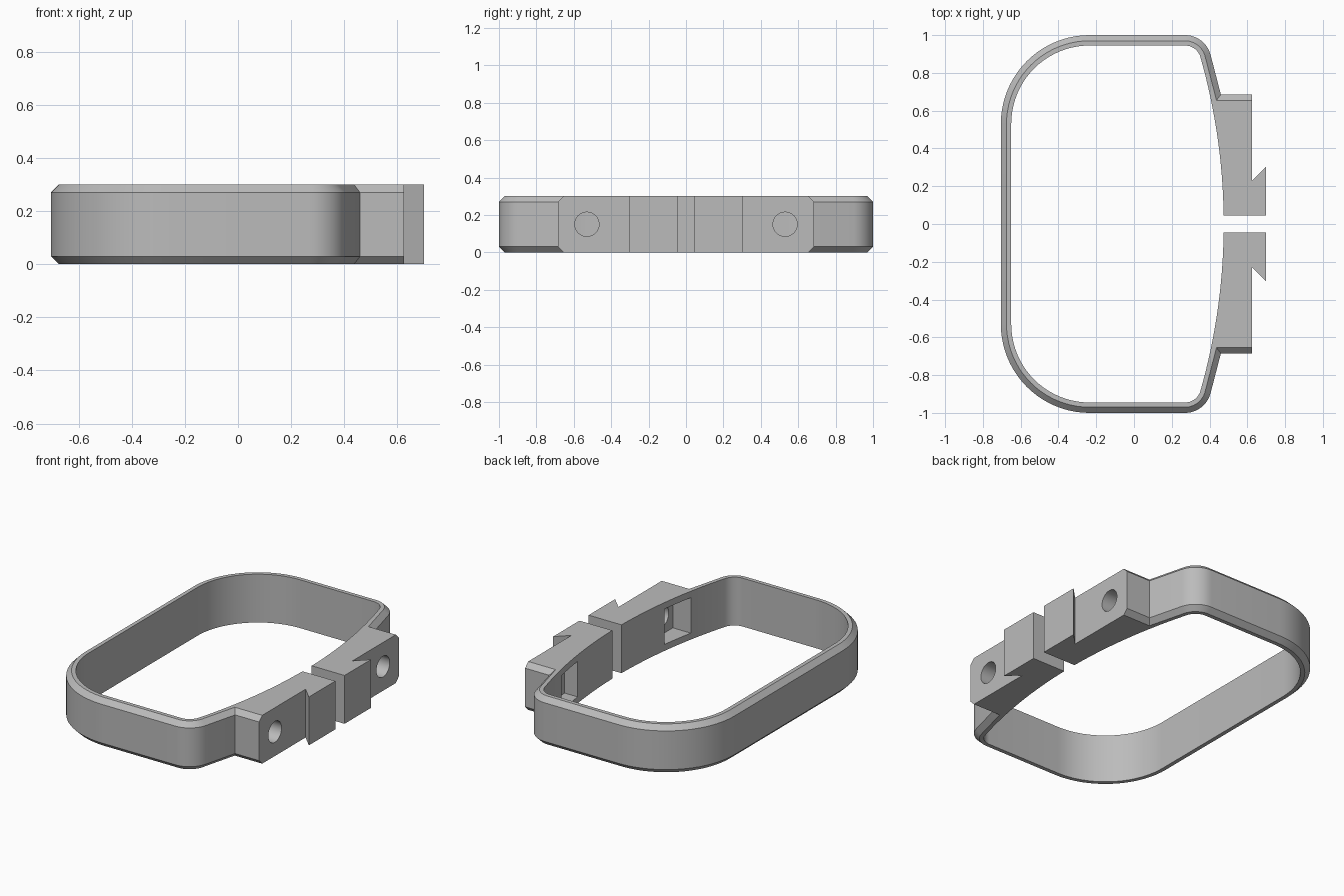
import bpy, bmesh, math
from mathutils import Vector, Matrix

if "Cube" in bpy.data.objects:
    bpy.data.objects.remove(bpy.data.objects["Cube"])

H, C = 0.30, 0.03          # band height, chamfer size


def arc(cx, cy, r, a0, a1, n):
    return [(cx + r * math.cos(math.radians(a0 + (a1 - a0) * i / n)),
             cy + r * math.sin(math.radians(a0 + (a1 - a0) * i / n))) for i in range(n + 1)]


def add_object(name, bm):
    bmesh.ops.recalc_face_normals(bm, faces=bm.faces[:])
    mesh = bpy.data.meshes.new(name)
    bm.to_mesh(mesh)
    bm.free()
    ob = bpy.data.objects.new(name, mesh)
    bpy.context.collection.objects.link(ob)
    mod = ob.modifiers.new("mirror_y", 'MIRROR')
    mod.use_axis = (False, True, False)
    mod.merge_threshold = 0.0005
    return ob


# Half outline: outer band, clamp block with hook, then back along the inside
outer = [(-0.705, 0)] + arc(-0.235, 0.53, 0.47, 180, 90, 20)
outer += arc(0.27, 0.86, 0.14, 90, 14.6, 12) + [(0.46, 0.685), (0.625, 0.685)]
block = [(0.625, 0.23), (0.70, 0.305), (0.70, 0.045)]
inner = arc(-2.75, 0, 3.225, 0.8, 15.9, 16) + arc(0.27, 0.86, 0.085, 15.9, 90, 12)[1:]
inner += arc(-0.235, 0.53, 0.415, 90, 180, 20) + [(-0.65, 0)]
pts = [Vector(p) for p in outer + block + inner]
n = len(pts)
# Only edges of the outer band and the block end are chamfered
offs = [C if i < len(outer) - 1 else 0.0 for i in range(n)]


def inward(i):
    d = (pts[(i + 1) % n] - pts[i]).normalized()
    return Vector((d.y, -d.x))


inset = []
for i, p in enumerate(pts):
    n1, n2, o1, o2 = inward(i - 1), inward(i), offs[i - 1], offs[i]
    det = n1.x * n2.y - n1.y * n2.x
    if abs(det) < 1e-5:
        d = n2 * o2
    else:
        d = Vector((o1 * n2.y - o2 * n1.y, n1.x * o2 - n2.x * o1)) / det
    inset.append(p + d)

# Band solid: four stacked loops joined by walls
bm = bmesh.new()
loops = [[bm.verts.new((p.x, p.y, z)) for p in src]
         for src, z in ((inset, 0), (pts, C), (pts, H - C), (inset, H))]
for a, b in zip(loops, loops[1:]):
    for i in range(n - 1):          # the closing edge lies on the mirror plane
        j = i + 1
        bm.faces.new((a[i], a[j], b[j], b[i]))
bm.faces.new(loops[0])
bm.faces.new(loops[-1])
band = add_object("strap_band", bm)

# Bolt hole cutter
bm = bmesh.new()
bmesh.ops.create_cone(bm, cap_ends=True, segments=32, radius1=0.065, radius2=0.065, depth=0.6,
                      matrix=Matrix.Translation((0.55, 0.53, H / 2)) @ Matrix.Rotation(math.pi / 2, 4, 'Y'))
hole = add_object("bolt_hole_cutter", bm)

# Square nut pocket cutter, opening to the inside
bm = bmesh.new()
bmesh.ops.create_cube(bm, size=1, matrix=Matrix.Translation((0.435, 0.53, H / 2))
                      @ Matrix.Diagonal((0.20, 0.21, 0.22, 1)))
pocket = add_object("nut_pocket_cutter", bm)

for cutter in (pocket, hole):
    cutter.hide_render = True
    mod = band.modifiers.new(cutter.name, 'BOOLEAN')
    mod.operation = 'DIFFERENCE'
    mod.solver = 'EXACT'
    mod.object = cutter

# Bake the cuts, remove the cutters, shade smooth
bpy.ops.object.select_all(action='DESELECT')
band.select_set(True)
bpy.context.view_layer.objects.active = band
bpy.ops.object.convert(target='MESH')
for cutter in (pocket, hole):
    bpy.data.objects.remove(cutter)
bpy.ops.object.shade_smooth_by_angle(angle=math.radians(30))

mat = bpy.data.materials.new("grey_plastic")
mat.diffuse_color = (0.5, 0.5, 0.5, 1)
mat.use_nodes = True
mat.node_tree.nodes["Principled BSDF"].inputs["Base Color"].default_value = mat.diffuse_color
band.data.materials.clear()
band.data.materials.append(mat)
for f in band.data.polygons:
    f.material_index = 0
